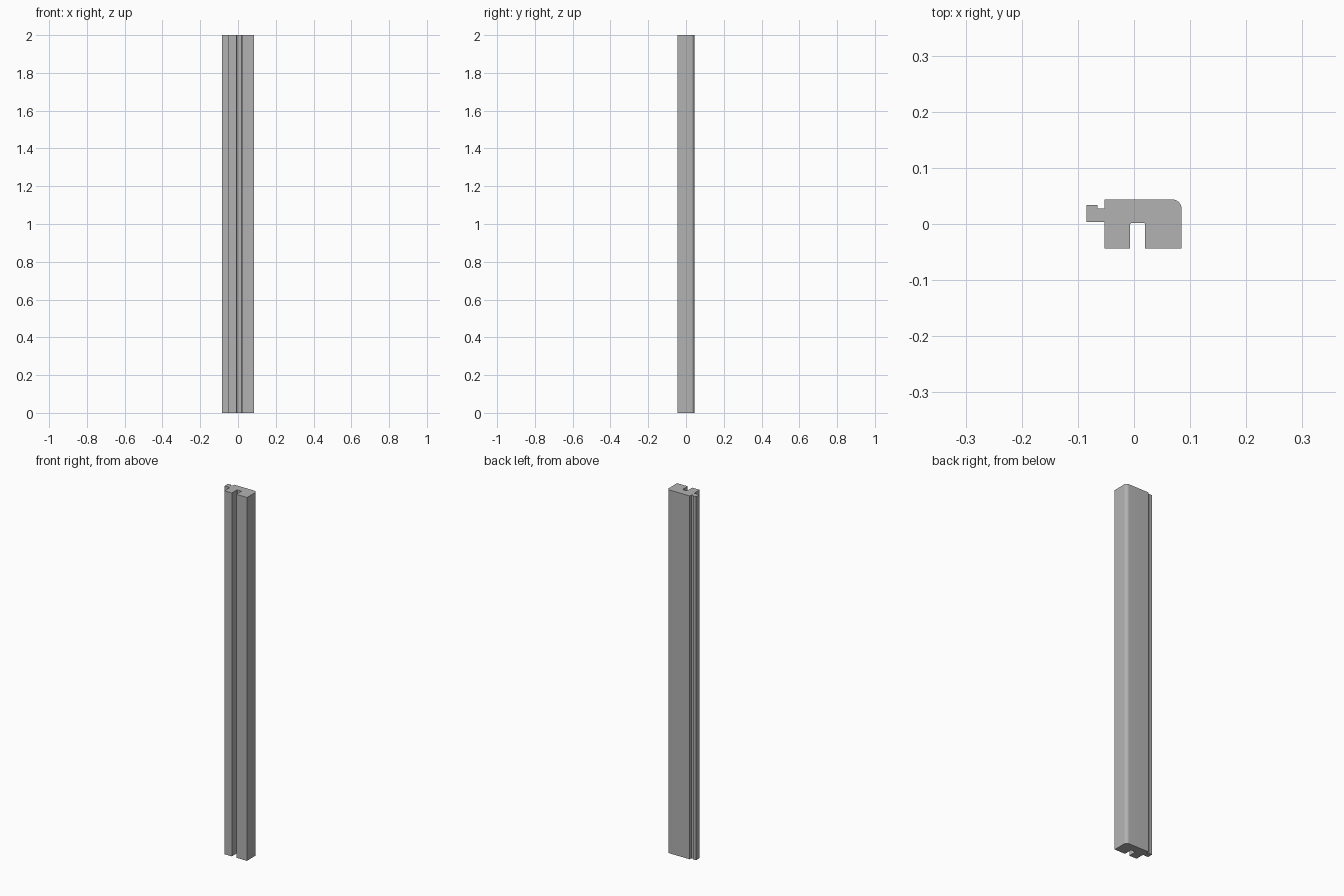
import bpy, bmesh
from math import sin, cos, pi

cube = bpy.data.objects.get("Cube")
if cube:
    bpy.data.objects.remove(cube, do_unlink=True)

HEIGHT = 2.0
HALF_W, HALF_D = 0.085, 0.0437
FILLET = 0.017
STEPS = 8

# Plain grey material
grey = bpy.data.materials.new("plain grey")
grey.use_nodes = True
colour = (0.45, 0.45, 0.45, 1)
grey.diffuse_color = colour
grey.node_tree.nodes["Principled BSDF"].inputs["Base Color"].default_value = colour

# Cross-section: front groove, rounded back corner, side tongue with a notch
fillet = [(HALF_W - FILLET + FILLET * cos(i * pi / 2 / STEPS),
           HALF_D - FILLET + FILLET * sin(i * pi / 2 / STEPS))
          for i in range(STEPS + 1)]
profile = [
    (-0.053, -HALF_D), (-0.007, -HALF_D),
    (-0.007, 0.0), (-0.005, 0.002), (0.018, 0.002), (0.02, 0.0),
    (0.02, -HALF_D), (HALF_W, -HALF_D),
    *fillet,
    (-0.053, HALF_D), (-0.053, 0.028),
    (-0.065, 0.028), (-0.065, 0.034),
    (-HALF_W, 0.034), (-HALF_W, 0.004), (-0.053, 0.004),
]

# Extrude the section to full height
bm = bmesh.new()
base = bm.faces.new([bm.verts.new((x, y, 0)) for x, y in profile])
top = bmesh.ops.extrude_face_region(bm, geom=[base], use_keep_orig=True)["geom"]
bmesh.ops.translate(bm, vec=(0, 0, HEIGHT),
                    verts=[v for v in top if isinstance(v, bmesh.types.BMVert)])
bmesh.ops.recalc_face_normals(bm, faces=bm.faces)
mesh = bpy.data.meshes.new("grooved_post")
bm.to_mesh(mesh)
bm.free()
mesh.materials.append(grey)

post = bpy.data.objects.new("grooved_post", mesh)
bpy.context.collection.objects.link(post)
bpy.context.view_layer.objects.active = post
post.select_set(True)
bpy.ops.object.shade_smooth_by_angle(angle=pi / 6)
